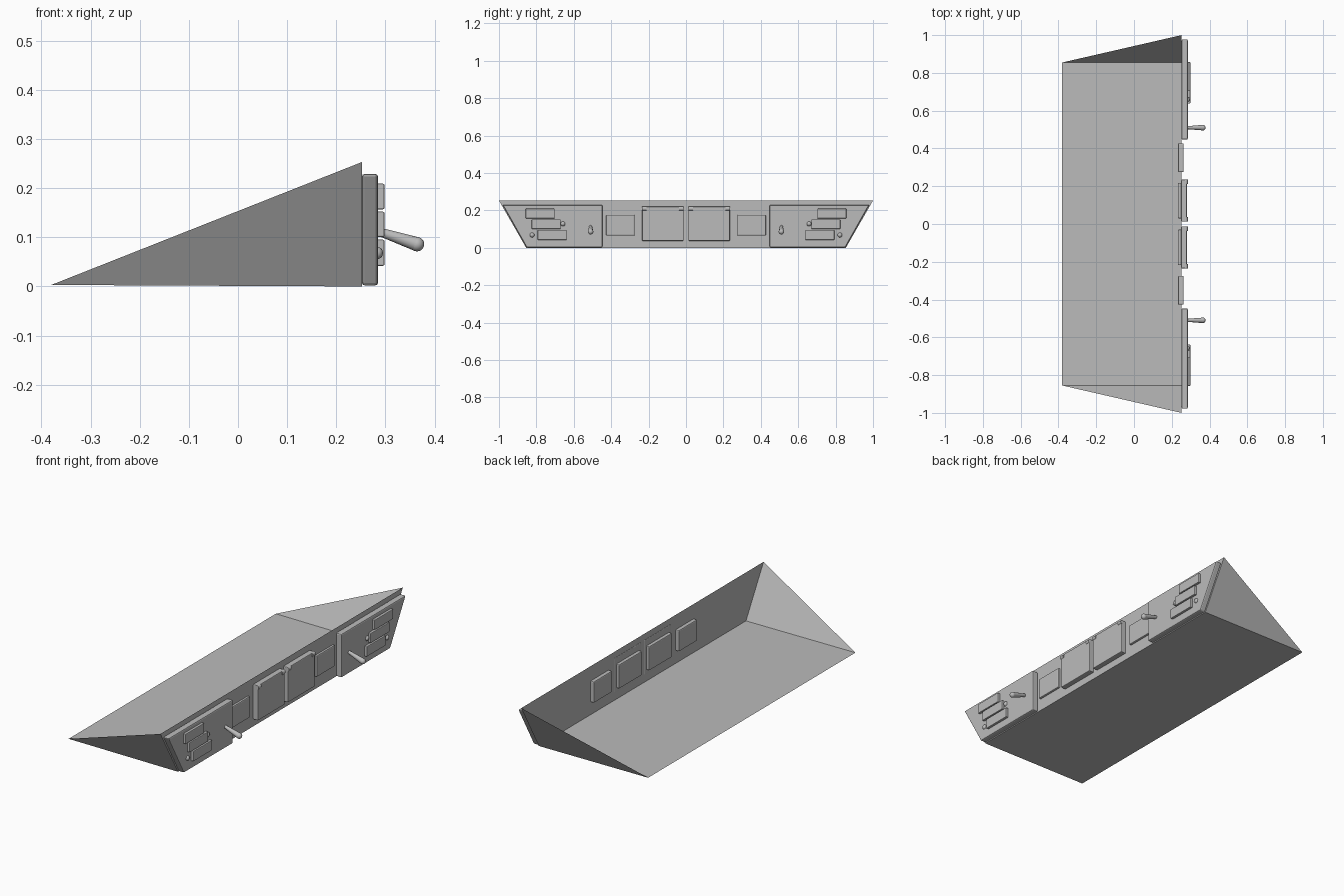
import bpy, bmesh, math
from mathutils import Vector

if "Cube" in bpy.data.objects:
    bpy.data.objects.remove(bpy.data.objects["Cube"])

grey = bpy.data.materials.new("mid_grey")
grey.diffuse_color = (0.5, 0.5, 0.5, 1)
grey.use_nodes = True
grey.node_tree.nodes["Principled BSDF"].inputs["Base Color"].default_value = grey.diffuse_color


def make(name, bm, bevel=0, smooth=False):
    """Turn a bmesh into an object, with an optional bevel."""
    me = bpy.data.meshes.new(name)
    bm.to_mesh(me)
    bm.free()
    ob = bpy.data.objects.new(name, me)
    bpy.context.collection.objects.link(ob)
    me.materials.append(grey)
    if bevel:
        m = ob.modifiers.new("bevel", 'BEVEL')
        m.width, m.segments, m.limit_method = bevel, 2, 'ANGLE'
    if smooth:
        for p in me.polygons:
            p.use_smooth = True
    return ob


def plate(name, outline, x0, x1, bevel):
    """Extrude a (y, z) outline from x0 to x1."""
    bm = bmesh.new()
    f = bm.faces.new([bm.verts.new((x0, y, z)) for y, z in outline])
    r = bmesh.ops.extrude_face_region(bm, geom=[f])
    for v in r["geom"]:
        if isinstance(v, bmesh.types.BMVert):
            v.co.x = x1
    bmesh.ops.recalc_face_normals(bm, faces=bm.faces)
    return make(name, bm, bevel)


def box(name, x0, x1, y0, y1, z0, z1, bevel=0.003):
    return plate(name, [(y0, z0), (y1, z0), (y1, z1), (y0, z1)], x0, x1, bevel)


def rod(name, a, b, r1, r2, seg=16, smooth=True):
    """Tapered rod from a to b."""
    a, b = Vector(a), Vector(b)
    bm = bmesh.new()
    bmesh.ops.create_cone(bm, cap_ends=True, segments=seg, radius1=r1, radius2=r2, depth=(b - a).length)
    ob = make(name, bm)
    ob.location = (a + b) / 2
    ob.rotation_euler = (b - a).to_track_quat('Z', 'Y').to_euler()
    for p in ob.data.polygons:
        p.use_smooth = smooth and len(p.vertices) == 4
    return ob


def ball(name, pos, r):
    bm = bmesh.new()
    bmesh.ops.create_uvsphere(bm, u_segments=16, v_segments=10, radius=r)
    ob = make(name, bm, smooth=True)
    ob.location = pos
    return ob


# Open-topped wedge shell: floor, instrument panel, sloping sides
bm = bmesh.new()
B, T, F = {}, {}, {}
for s in (-1, 1):
    F[s] = bm.verts.new((-0.38, s * 0.855, 0.003))
    B[s] = bm.verts.new((0.252, s * 0.855, 0))
    T[s] = bm.verts.new((0.252, s * 1.0, 0.253))
bm.faces.new([F[-1], F[1], B[1], B[-1]])
bm.faces.new([B[-1], B[1], T[1], T[-1]])
bm.faces.new([F[-1], B[-1], T[-1]])
bm.faces.new([F[1], T[1], B[1]])
make("dashboard_shell", bm)

for s, side in ((-1, "left"), (1, "right")):
    # Sloping end plate
    plate(side + "_end_plate", [(s * 0.447, 0.002), (s * 0.852, 0.002), (s * 0.98, 0.229), (s * 0.447, 0.229)],
          0.252, 0.285, 0.006)
    # Stepped row of bars
    for i, (y0, y1, z0, z1) in enumerate(((0.703, 0.857, 0.157, 0.209),
                                          (0.67, 0.825, 0.101, 0.152),
                                          (0.638, 0.793, 0.042, 0.095))):
        box(f"{side}_bar_{i}", 0.28, 0.298, min(s * y0, s * y1), max(s * y0, s * y1), z0, z1)
    # Round knobs
    for i, (y, z) in enumerate(((0.658, 0.128), (0.823, 0.068))):
        ball(f"{side}_knob_{i}", (0.282, s * y, z), 0.013)
    # Lever with rounded tip
    rod(side + "_lever", (0.282, s * 0.51, 0.113), (0.364, s * 0.51, 0.086), 0.008, 0.0145)
    ball(side + "_lever_tip", (0.364, s * 0.51, 0.086), 0.0148)
    # Small gauge passing through the panel
    a, b = sorted((s * 0.275, s * 0.427))
    box(side + "_gauge", 0.233, 0.263, a, b, 0.065, 0.176, 0.005)
    # Central screen, its rear housing and hinges
    a, b = sorted((s * 0.013, s * 0.235))
    box(side + "_screen", 0.25, 0.28, a, b, 0.037, 0.22, 0.004)
    a, b = sorted((s * 0.03, s * 0.218))
    box(side + "_screen_housing", 0.233, 0.26, a, b, 0.06, 0.185, 0.004)
    for i, y in enumerate((0.026, 0.224)):
        rod(f"{side}_hinge_{i}", (0.274, s * y - 0.012, 0.209), (0.274, s * y + 0.012, 0.209), 0.011, 0.011, 12)
